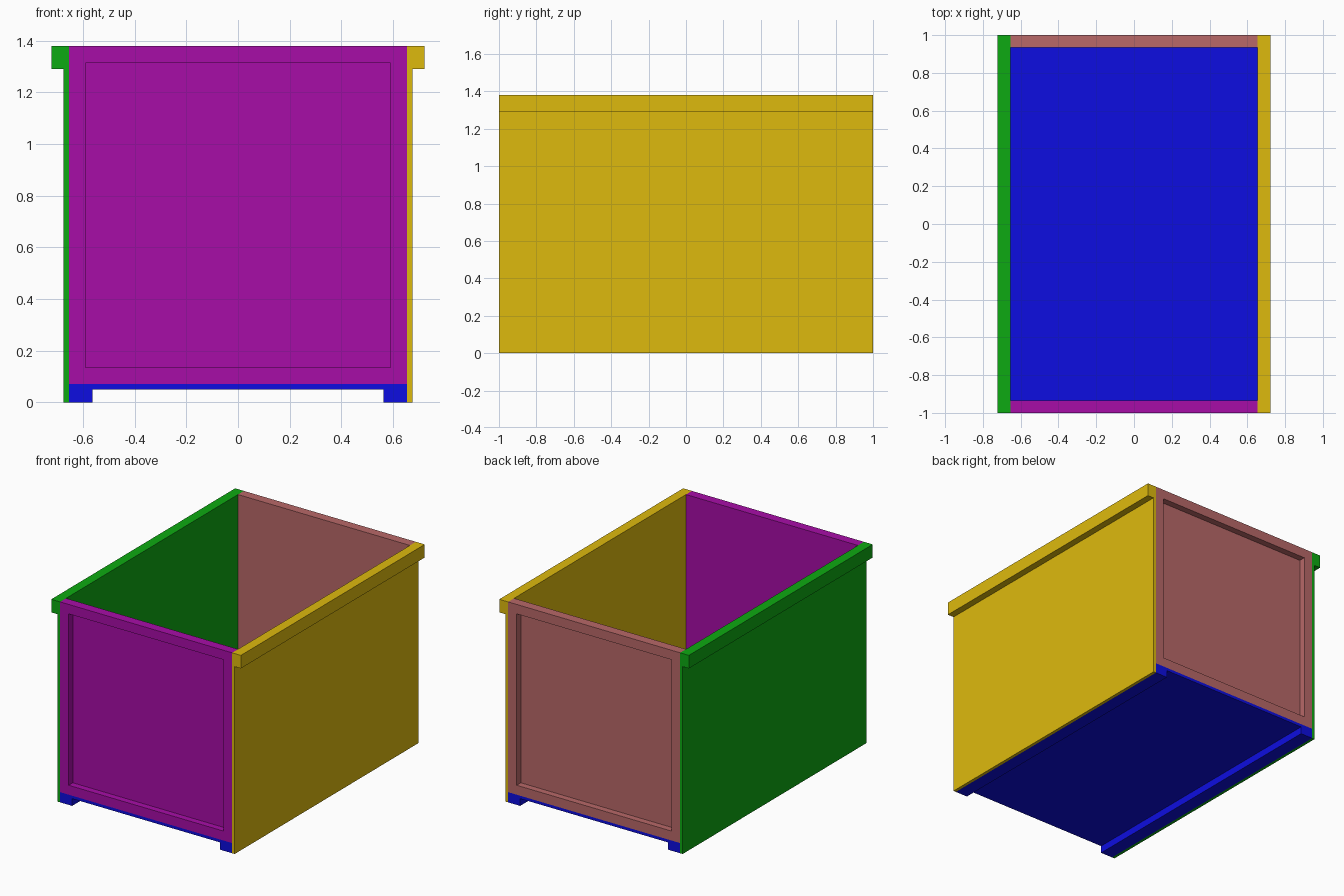
import bpy, bmesh
from mathutils import Vector

if "Cube" in bpy.data.objects:
    bpy.data.objects.remove(bpy.data.objects["Cube"])

HALF_L = 1.0      # half length along y
HALF_W = 0.655    # inner half width
TOP = 1.38
FLOOR = 0.07
FRAME = 0.092     # border width of the end panels
BOARD = 0.02      # thin board thickness
DEPTH = 0.065     # end panel thickness


def material(name, rgb):
    m = bpy.data.materials.new(name)
    m.diffuse_color = (*rgb, 1)
    m.use_nodes = True
    m.node_tree.nodes["Principled BSDF"].inputs["Base Color"].default_value = m.diffuse_color
    return m


def finish(bm, name, rgb):
    bmesh.ops.recalc_face_normals(bm, faces=bm.faces)
    me = bpy.data.meshes.new(name)
    bm.to_mesh(me)
    bm.free()
    me.materials.append(material(name + "_paint", rgb))
    ob = bpy.data.objects.new(name, me)
    bpy.context.collection.objects.link(ob)
    return ob


def extrude_profile(name, xz, rgb):
    """Sweep an (x, z) outline along the full length of the crate."""
    bm = bmesh.new()
    face = bm.faces.new([bm.verts.new((x, -HALF_L, z)) for x, z in xz])
    ext = bmesh.ops.extrude_face_region(bm, geom=[face])
    verts = [g for g in ext["geom"] if isinstance(g, bmesh.types.BMVert)]
    bmesh.ops.translate(bm, verts=verts, vec=(0, 2 * HALF_L, 0))
    return finish(bm, name, rgb)


def end_panel(name, side, rgb):
    """Framed board whose outer face (facing side * y) has a sunken field."""
    bm = bmesh.new()
    bmesh.ops.create_cube(bm, size=1)
    bmesh.ops.scale(bm, verts=bm.verts, vec=(2 * HALF_W, DEPTH, TOP - FLOOR))
    bmesh.ops.translate(bm, verts=bm.verts,
                        vec=(0, side * (HALF_L - DEPTH / 2), (TOP + FLOOR) / 2))
    bm.normal_update()
    outer = max(bm.faces, key=lambda f: f.normal.dot(Vector((0, side, 0))))
    bmesh.ops.inset_region(bm, faces=[outer], thickness=FRAME)
    # Push the field inwards
    ext = bmesh.ops.extrude_face_region(bm, geom=[outer])
    verts = [g for g in ext["geom"] if isinstance(g, bmesh.types.BMVert)]
    bmesh.ops.translate(bm, verts=verts, vec=(0, -side * (DEPTH - BOARD), 0))
    if outer.is_valid:
        bmesh.ops.delete(bm, geom=[outer], context='FACES_ONLY')
    return finish(bm, name, rgb)


# Floor with a runner under each long edge
foot = HALF_W - FRAME
extrude_profile("floor", [(-HALF_W, 0), (-foot, 0), (-foot, 0.05), (foot, 0.05),
                          (foot, 0), (HALF_W, 0), (HALF_W, FLOOR), (-HALF_W, FLOOR)],
                (0.004, 0.004, 0.75))

# Side walls with an overhanging rim
for name, s, rgb in (("left_wall", -1, (0.004, 0.4, 0.006)),
                     ("right_wall", 1, (0.73, 0.49, 0.004))):
    inner, outer, rim = HALF_W, HALF_W + BOARD, 0.722
    extrude_profile(name, [(s * x, z) for x, z in (
        (inner, 0), (outer, 0), (outer, 1.29), (rim, 1.29), (rim, TOP), (inner, TOP))], rgb)

# Framed end panels
end_panel("front_panel", -1, (0.39, 0.004, 0.39))
end_panel("back_panel", 1, (0.48, 0.14, 0.14))
